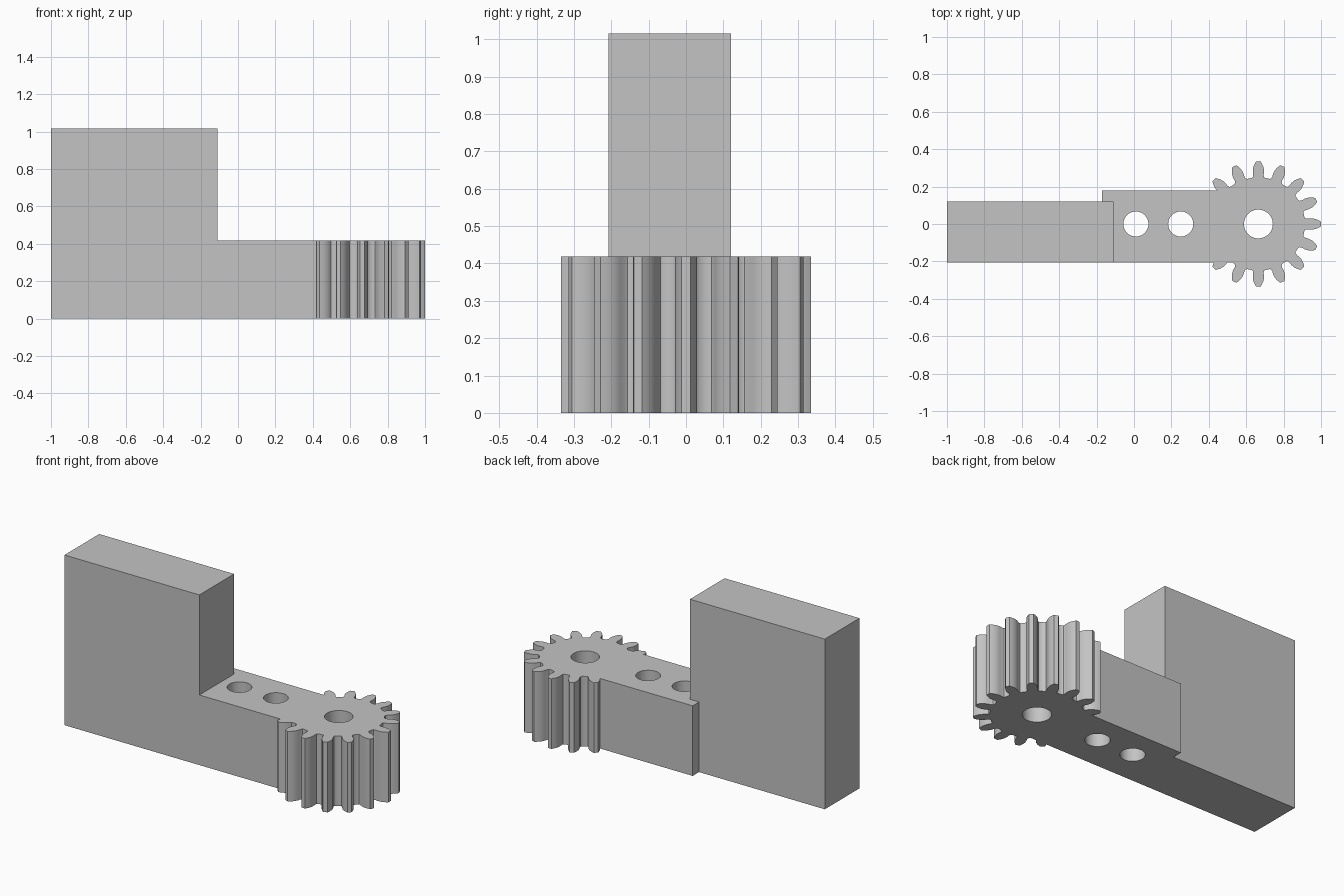
import bpy
import bmesh
from math import cos, sin, tau, radians

cube = bpy.data.objects.get("Cube")
if cube:
    bpy.data.objects.remove(cube, do_unlink=True)

grey = bpy.data.materials.new("plain grey")
grey.use_nodes = True
colour = (0.55, 0.55, 0.55, 1)
grey.diffuse_color = colour
grey.node_tree.nodes["Principled BSDF"].inputs["Base Color"].default_value = colour

FRONT, ARM_TOP = -0.207, 0.418
GEAR_X, TEETH = 0.665, 16


def prism(name, outline, bottom, top):
    """Extrude a flat outline upwards into a solid."""
    bm = bmesh.new()
    base = bm.faces.new([bm.verts.new((x, y, bottom)) for x, y in outline])
    walls = bmesh.ops.extrude_face_region(bm, geom=[base])
    verts = [v for v in walls["geom"] if isinstance(v, bmesh.types.BMVert)]
    bmesh.ops.translate(bm, verts=verts, vec=(0, 0, top - bottom))
    bmesh.ops.recalc_face_normals(bm, faces=bm.faces)
    mesh = bpy.data.meshes.new(name)
    bm.to_mesh(mesh)
    bm.free()
    mesh.materials.append(grey)
    obj = bpy.data.objects.new(name, mesh)
    bpy.context.collection.objects.link(obj)
    return obj


def box(name, x0, x1, y0, y1, top):
    return prism(name, [(x0, y0), (x1, y0), (x1, y1), (x0, y1)], 0, top)


def circle(x, radius, count=48):
    return [(x + radius * cos(tau * i / count), radius * sin(tau * i / count))
            for i in range(count)]


def gear_outline():
    # Half a tooth from root to tip: (distance from axle, half width)
    half = [(0.246, 0.036), (0.251, 0.030), (0.262, 0.028), (0.28, 0.030),
            (0.295, 0.029), (0.31, 0.025), (0.323, 0.019), (0.335, 0.012)]
    tooth = [(r, -w) for r, w in half] + [(r, w) for r, w in reversed(half)]
    points = []
    for i in range(TEETH):
        c, s = cos(tau * i / TEETH), sin(tau * i / TEETH)
        points += [(GEAR_X + r * c - w * s, r * s + w * c) for r, w in tooth]
    return points


def combine(target, other, operation):
    mod = target.modifiers.new(other.name, "BOOLEAN")
    mod.operation = operation
    mod.solver = "EXACT"
    mod.object = other
    bpy.context.view_layer.objects.active = target
    bpy.ops.object.modifier_apply(modifier=mod.name)
    bpy.data.objects.remove(other, do_unlink=True)


# Gear, arm and upright block fused into one solid
lever = prism("geared_lever", gear_outline(), 0, ARM_TOP)
combine(lever, box("arm", -0.17, 0.55, FRONT, 0.18, ARM_TOP), "UNION")
combine(lever, box("upright_block", -1, -0.11, FRONT, 0.12, 1.015), "UNION")

# Axle hole and two mounting holes
for name, x, radius in (("axle_hole", GEAR_X, 0.077),
                        ("inner_hole", 0.01, 0.067),
                        ("outer_hole", 0.25, 0.067)):
    cutter = prism(name, circle(x, radius), -0.1, ARM_TOP + 0.1)
    cutter.hide_render = True
    combine(lever, cutter, "DIFFERENCE")

# Smooth tooth flanks and bores, crisp edges elsewhere
bpy.ops.object.select_all(action="DESELECT")
lever.select_set(True)
bpy.context.view_layer.objects.active = lever
bpy.ops.object.shade_smooth_by_angle(angle=radians(32))
